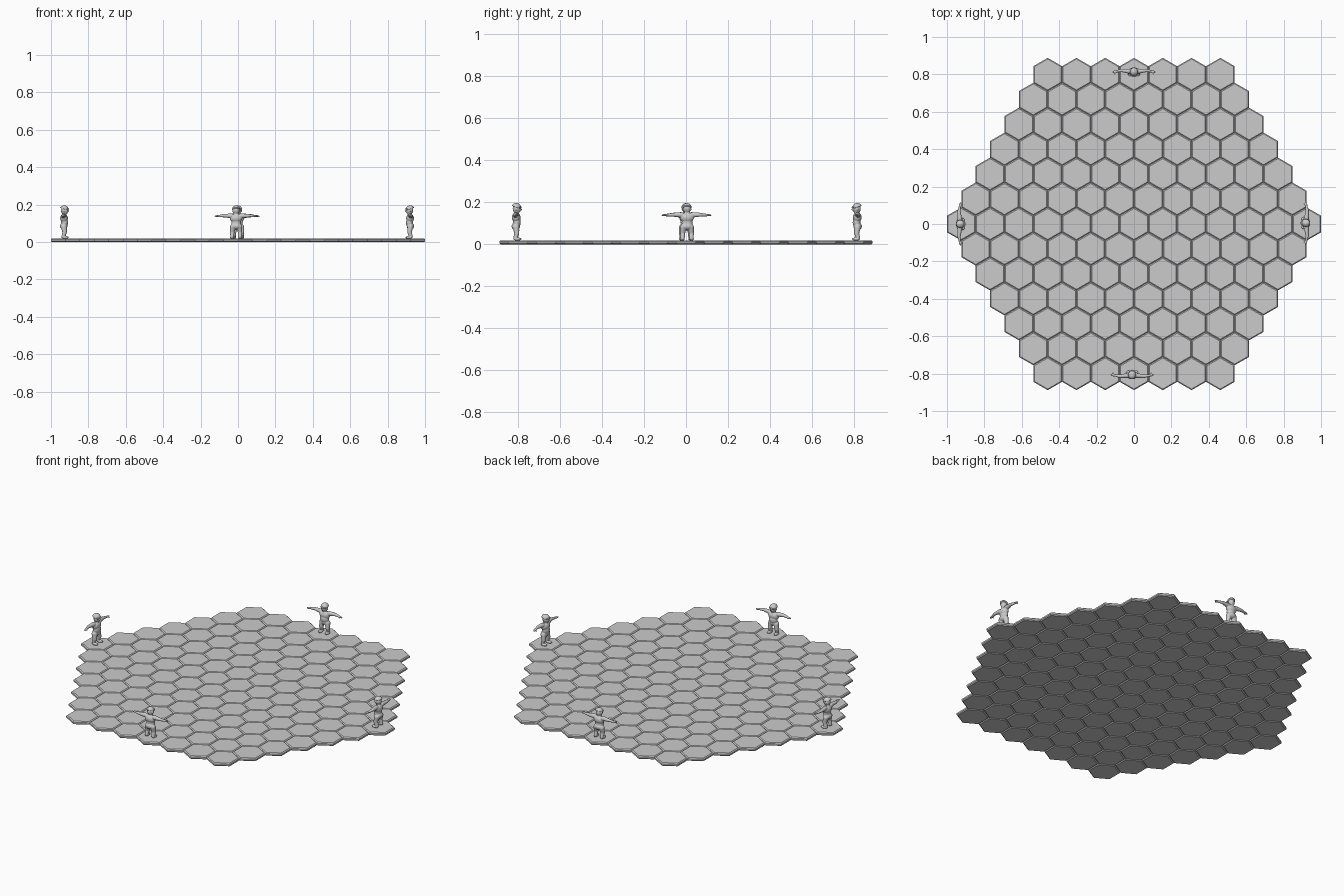
import bpy, bmesh, math
from mathutils import Vector, Matrix

if "Cube" in bpy.data.objects:
    bpy.data.objects.remove(bpy.data.objects["Cube"])

PITCH = 2 / 13            # distance between neighbouring tiles
RADIUS = PITCH / math.sqrt(3)
RINGS = 6
TOP = 0.019


def add_object(name, mesh, loc=(0, 0, 0), turn=0):
    ob = bpy.data.objects.new(name, mesh)
    ob.location = loc
    ob.rotation_euler.z = turn
    bpy.context.collection.objects.link(ob)
    return ob


def finish(bm, name):
    bmesh.ops.recalc_face_normals(bm, faces=bm.faces[:])
    mesh = bpy.data.meshes.new(name)
    bm.to_mesh(mesh)
    bm.free()
    return mesh


def ball(bm, centre, size):
    m = Matrix.Translation(centre) @ Matrix.Diagonal((*size, 1))
    return bmesh.ops.create_uvsphere(bm, u_segments=20, v_segments=12, radius=1, matrix=m)["verts"]


def limb(bm, a, b, r1, r2):
    a, b = Vector(a), Vector(b)
    d = b - a
    m = Matrix.Translation((a + b) / 2) @ d.to_track_quat('Z', 'Y').to_matrix().to_4x4()
    bmesh.ops.create_cone(bm, cap_ends=True, segments=16, radius1=r1, radius2=r2,
                          depth=d.length, matrix=m)
    ball(bm, a, (r1,) * 3)
    ball(bm, b, (r2,) * 3)


# Hexagonal tile, chamfered on top and bottom
bm = bmesh.new()
levels = [(0, 0.93), (0.005, 1), (TOP - 0.005, 1), (TOP, 0.93)]
loops = []
for z, s in levels:
    loops.append([bm.verts.new((RADIUS * s * math.sin(i * math.pi / 3),
                                RADIUS * s * math.cos(i * math.pi / 3), z)) for i in range(6)])
for lo, hi in zip(loops, loops[1:]):
    for i in range(6):
        bm.faces.new((lo[i], lo[(i + 1) % 6], hi[(i + 1) % 6], hi[i]))
bm.faces.new(loops[0])
bm.faces.new(loops[-1])
tile = finish(bm, "tile")

# Hexagonal board of tiles
for row in range(-RINGS, RINGS + 1):
    count = 2 * RINGS + 1 - abs(row)
    for col in range(count):
        x = (col - (count - 1) / 2) * PITCH
        add_object("tile", tile, (x, row * RADIUS * 1.5, 0))

# Figure body, facing -y, blended into one smooth skin
bm = bmesh.new()
ball(bm, (0, 0, 0.108), (0.033, 0.021, 0.024))            # chest
ball(bm, (0, -0.003, 0.085), (0.026, 0.019, 0.026))       # belly
ball(bm, (0, 0.002, 0.066), (0.029, 0.020, 0.018))        # hips
limb(bm, (0, 0, 0.12), (0, -0.003, 0.145), 0.013, 0.012)  # neck
ball(bm, (0, -0.003, 0.150), (0.018, 0.020, 0.022))       # head
ball(bm, (0, -0.023, 0.147), (0.004, 0.005, 0.005))       # nose
for s in (-1, 1):
    limb(bm, (s * 0.026, 0.002, 0.121), (s * 0.065, 0.006, 0.122), 0.013, 0.009)
    limb(bm, (s * 0.065, 0.006, 0.122), (s * 0.094, 0.001, 0.120), 0.009, 0.006)
    ball(bm, (s * 0.101, -0.001, 0.120), (0.011, 0.008, 0.005))
    limb(bm, (s * 0.099, -0.004, 0.120), (s * 0.103, -0.013, 0.119), 0.003, 0.0025)
    limb(bm, (s * 0.105, -0.001, 0.120), (s * 0.114, -0.002, 0.119), 0.0045, 0.003)
    limb(bm, (s * 0.017, 0.001, 0.062), (s * 0.021, -0.003, 0.034), 0.016, 0.012)
    limb(bm, (s * 0.021, -0.003, 0.034), (s * 0.021, 0.004, 0.010), 0.012, 0.010)
    ball(bm, (s * 0.022, -0.006, 0.006), (0.011, 0.020, 0.0075))
    ball(bm, (s * 0.018, 0, 0.148), (0.003, 0.005, 0.006))  # ear
draft = add_object("body_draft", finish(bm, "body_draft"))
remesh = draft.modifiers.new("blend", 'REMESH')
remesh.mode = 'VOXEL'
remesh.voxel_size = 0.0022
remesh.use_smooth_shade = True
soft = draft.modifiers.new("soften", 'SMOOTH')
soft.iterations = 4
body = bpy.data.meshes.new_from_object(draft.evaluated_get(bpy.context.evaluated_depsgraph_get()))
bpy.data.objects.remove(draft)
body.shade_smooth()

# Round cap with a short brim
bm = bmesh.new()
dome = ball(bm, (0, 0, 0.156), (0.0215, 0.0235, 0.021))
bmesh.ops.bisect_plane(bm, geom=bm.verts[:] + bm.edges[:] + bm.faces[:], plane_co=(0, 0, 0.157),
                       plane_no=(0, 0.35, -1), clear_outer=True)
bmesh.ops.holes_fill(bm, edges=[e for e in bm.edges if e.is_boundary], sides=0)
ball(bm, (0, -0.016, 0.158), (0.018, 0.013, 0.0025))
cap = finish(bm, "cap")
cap.shade_smooth()

# Four figures at the board edges, all facing the middle
for loc, turn in (((0, 0.815, TOP), 0), ((-0.01, -0.808, TOP), math.pi),
                  ((-0.93, 0, TOP), math.pi / 2), ((0.92, 0.005, TOP), -math.pi / 2)):
    add_object("figure_body", body, loc, turn)
    add_object("figure_cap", cap, loc, turn)
